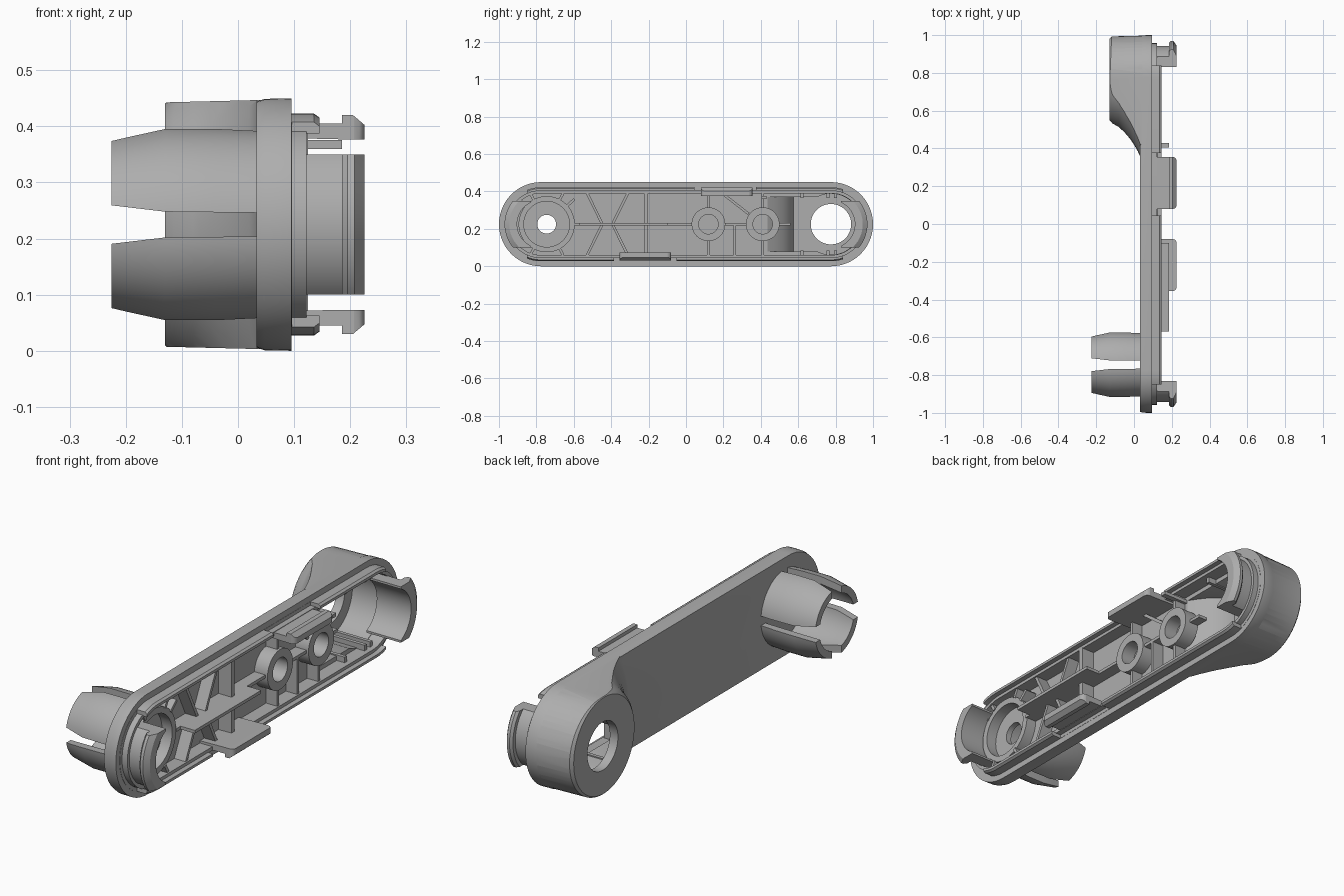
import bpy, bmesh
from math import sin, cos, pi, hypot

old = bpy.data.objects.get("Cube")
if old:
    bpy.data.objects.remove(old, do_unlink=True)

grey = bpy.data.materials.new("plain grey")
grey.use_nodes = True
grey.diffuse_color = (0.42, 0.42, 0.42, 1)
grey.node_tree.nodes["Principled BSDF"].inputs["Base Color"].default_value = (0.42, 0.42, 0.42, 1)

MID = 0.225      # height of the long axis, also the end radius
END = 0.775      # distance of each end centre from the middle
PIN = -0.745     # centre of the split pin
FLOOR = 0.055    # buried start of everything standing on the tray floor


def loft(name, rings, tube=False):
    """Skin equal-length point rings; a tube joins last ring to first."""
    bm = bmesh.new()
    vs = [[bm.verts.new(p) for p in ring] for ring in rings]
    n = len(vs[0])
    for a, b in zip(vs, vs[1:] + (vs[:1] if tube else [])):
        for i in range(n):
            j = (i + 1) % n
            bm.faces.new((a[i], a[j], b[j], b[i]))
    if not tube:
        bm.faces.new(vs[0])
        bm.faces.new(vs[-1])
    bmesh.ops.recalc_face_normals(bm, faces=bm.faces)
    me = bpy.data.meshes.new(name)
    bm.to_mesh(me)
    bm.free()
    me.materials.append(grey)
    ob = bpy.data.objects.new(name, me)
    bpy.context.collection.objects.link(ob)
    return ob


def stadium(x, inset, n=28):
    r = MID - inset
    pts = []
    for c, start in ((END, -pi / 2), (-END, pi / 2)):
        for i in range(n + 1):
            a = start + pi * i / n
            pts.append((x, c + r * cos(a), MID + r * sin(a)))
    return pts


def circle(x, r, cy, n=64):
    return [(x, cy + r * cos(2 * pi * i / n), MID + r * sin(2 * pi * i / n)) for i in range(n)]


def rect(x, y0, y1, z0, z1):
    return [(x, y0, z0), (x, y1, z0), (x, y1, z1), (x, y0, z1)]


def box(name, x0, x1, *yz):
    return loft(name, [rect(x0, *yz), rect(x1, *yz)])


def turned(name, profile, cy, tube=False):
    return loft(name, [circle(x, r, cy) for x, r in profile], tube)


def collar(name, x1, r_out, r_in, cy):
    return turned(name, [(FLOOR, r_out), (x1, r_out), (x1, r_in), (FLOOR, r_in)], cy, True)


def combine(ob, other, how):
    m = ob.modifiers.new("combine", "BOOLEAN")
    m.operation, m.object, m.solver = how, other, "EXACT"
    bpy.context.view_layer.objects.active = ob
    bpy.ops.object.modifier_apply(modifier=m.name)
    bpy.data.objects.remove(other, do_unlink=True)


def cut(ob, other):
    combine(ob, other, "DIFFERENCE")


def rib(name, y0, z0, y1, z1, top=0.115, thick=0.014):
    d = hypot(y1 - y0, z1 - z0)
    ny, nz = -(z1 - z0) / d * thick / 2, (y1 - y0) / d * thick / 2
    foot = [(y0 + ny, z0 + nz), (y1 + ny, z1 + nz), (y1 - ny, z1 - nz), (y0 - ny, z0 - nz)]
    return loft(name, [[(x, y, z) for y, z in foot] for x in (FLOOR, top)])


# Tray plate with the flared round boss behind one end
body = loft("arm_body", [stadium(0.033, 0.006), stadium(0.047, 0.001), stadium(0.095, 0)])
boss = turned("boss", [(-0.13, 0.215), (-0.115, 0.232), (-0.08, 0.252), (-0.05, 0.28), (-0.02, 0.315),
                       (0, 0.345), (0.02, 0.38), (0.034, 0.41), (0.07, 0.41)], 0.765)
combine(boss, loft("clip", [stadium(-0.2, 0.009), stadium(0.08, 0.002)]), "INTERSECT")
combine(body, boss, "UNION")

# Tray hollow, the deep pocket in the boss and the through holes
cut(body, loft("hollow", [stadium(0.06, 0.06), stadium(0.2, 0.06)]))
cut(body, turned("round_pocket", [(-0.09, 0.163), (0.08, 0.163)], END))
cut(body, loft("slope_pocket", [rect(x, y, END, MID - 0.145, MID + 0.145) for x, y in
                                ((-0.09, 0.575), (-0.05, 0.562), (0, 0.52), (0.035, 0.475), (0.07, 0.42))]))
cut(body, turned("boss_hole", [(-0.2, 0.108), (0, 0.108)], END))
cut(body, turned("pin_hole", [(-0.1, 0.05), (0.2, 0.05)], PIN))

# Low continuous wall and the taller broken lip around the tray
wall = loft("inner_wall", [stadium(0.09, 0.043), stadium(0.122, 0.043),
                           stadium(0.122, 0.06), stadium(0.09, 0.06)], True)
lip = loft("outer_lip", [stadium(0.09, 0.027), stadium(0.135, 0.027), stadium(0.145, 0.034),
                         stadium(0.145, 0.046), stadium(0.09, 0.046)], True)
for gap in ((0.045, 0.375, 0.3, 0.5), (-0.385, -0.05, -0.1, 0.15),
            (0.84, 1.1, -0.1, 0.5), (-1.1, -0.85, -0.1, 0.5)):
    cut(lip, box("gap", 0.096, 0.3, *gap))

# Curved snap hooks at both ends
for s, label in ((1, "back"), (-1, "front")):
    hook = turned(label + "_hook", [(FLOOR, 0.168), (0.185, 0.168), (0.185, 0.185), (0.195, 0.195),
                                    (0.208, 0.195), (0.225, 0.17), (0.225, 0.128), (FLOOR, 0.128)],
                  s * END, True)
    combine(hook, box("clip", 0, 0.3, *sorted((s * 0.83, s * 1.1)), MID - 0.125, MID + 0.125), "INTERSECT")

# Straight snap tabs on the long sides
hook_shape = [(FLOOR, 0.155), (FLOOR, 0.18), (0.185, 0.18), (0.185, 0.195), (0.205, 0.195),
              (0.225, 0.178), (0.225, 0.152), (0.18, 0.152)]
for s, label in ((1, "upper"), (-1, "lower")):
    tab = loft(label + "_tab", [[(x, s * y, MID + s * z) for x, z in hook_shape] for y in (0.08, 0.355)])
    ends = [e for e in tab.data.edges
            if all(tab.data.vertices[v].co.x > 0.22 for v in e.vertices)]
    weights = tab.data.attributes.new("bevel_weight_edge", "FLOAT", "EDGE")
    for e in ends:
        ys = [tab.data.vertices[v].co.y for v in e.vertices]
        weights.data[e.index].value = 1.0 if abs(ys[0] - ys[1]) < 0.01 else 0.0
    bev = tab.modifiers.new("round_ends", "BEVEL")
    bev.limit_method, bev.width, bev.segments = "WEIGHT", 0.018, 3

# Split pin of four tapered fingers
pin = turned("split_pin", [(0.04, 0.168), (-0.04, 0.172), (-0.13, 0.172), (-0.225, 0.153),
                           (-0.225, 0.122), (-0.13, 0.138), (0.04, 0.138)], PIN, True)
slot = ((0.033, 0.021), (-0.13, 0.023), (-0.24, 0.036))
cut(pin, loft("flat_slot", [rect(x, PIN - 0.3, PIN + 0.3, MID - w, MID + w) for x, w in slot]))
cut(pin, loft("upright_slot", [rect(x, PIN - w, PIN + w, MID - 0.3, MID + 0.3) for x, w in slot]))

# Round sockets on the tray floor
collar("pin_socket_wall", 0.11, 0.15, 0.122, PIN)
collar("middle_socket", 0.125, 0.09, 0.052, 0.12)
collar("rear_socket", 0.125, 0.09, 0.052, 0.41)

# Ribs around the pin socket
for i, deg in enumerate((42, 62, 118, 138, 222, 242, 298, 318)):
    if i % 2 == (0 if i in (0, 1, 6, 7) else 1) or i in (1, 2, 5, 6):
        a = deg * pi / 180
        reach = min(0.165 / abs(sin(a)), 0.2)
        rib("pin_socket_rib", PIN + 0.145 * cos(a), MID + 0.145 * sin(a),
            PIN + reach * cos(a), MID + reach * sin(a))

# Long centre rib, with the raised crest over its front part
rib("centre_rib_front", -0.6, MID, 0.035, MID)
crest = rib("centre_crest", -0.57, MID, -0.1, MID, 0.185)
rib("centre_rib_middle", 0.205, MID, 0.325, MID)
rib("centre_rib_rear", 0.495, MID, 0.56, MID, 0.1)

# Slanted and upright ribs, mirrored about the centre rib
for s in (1, -1):
    inner, outer = MID + s * 0.006, MID + s * 0.168
    rib("slanted_rib", -0.53, outer, -0.45, inner)
    rib("slanted_rib", -0.31, outer, -0.39, inner)
    rib("cross_wall", -0.213, inner, -0.213, outer, 0.125, 0.022)
    rib("middle_socket_rib", 0.12, MID + s * 0.087, 0.12, outer)
    rib("rear_socket_rib", 0.41, MID + s * 0.087, 0.41, outer)
    for y in (0.62, 0.76, 0.8):
        z = sorted((MID + s * 0.14, MID + s * 0.168))
        box("pocket_key", -0.08, 0.1, y - 0.008, y + 0.008, *z)
rib("brace_rib", 0.2, 0.385, 0.335, 0.28)
rib("lower_brace", 0.26, 0.06, 0.26, MID)
box("locating_peg", FLOOR, 0.185, 0.405, 0.43, 0.36, 0.376)

# Smooth curved faces, keep the edges crisp
for ob in bpy.context.collection.objects:
    if ob.type == "MESH" and grey.name in ob.data.materials:
        bpy.ops.object.select_all(action="DESELECT")
        ob.select_set(True)
        bpy.context.view_layer.objects.active = ob
        bpy.ops.object.shade_smooth_by_angle(angle=0.5)
